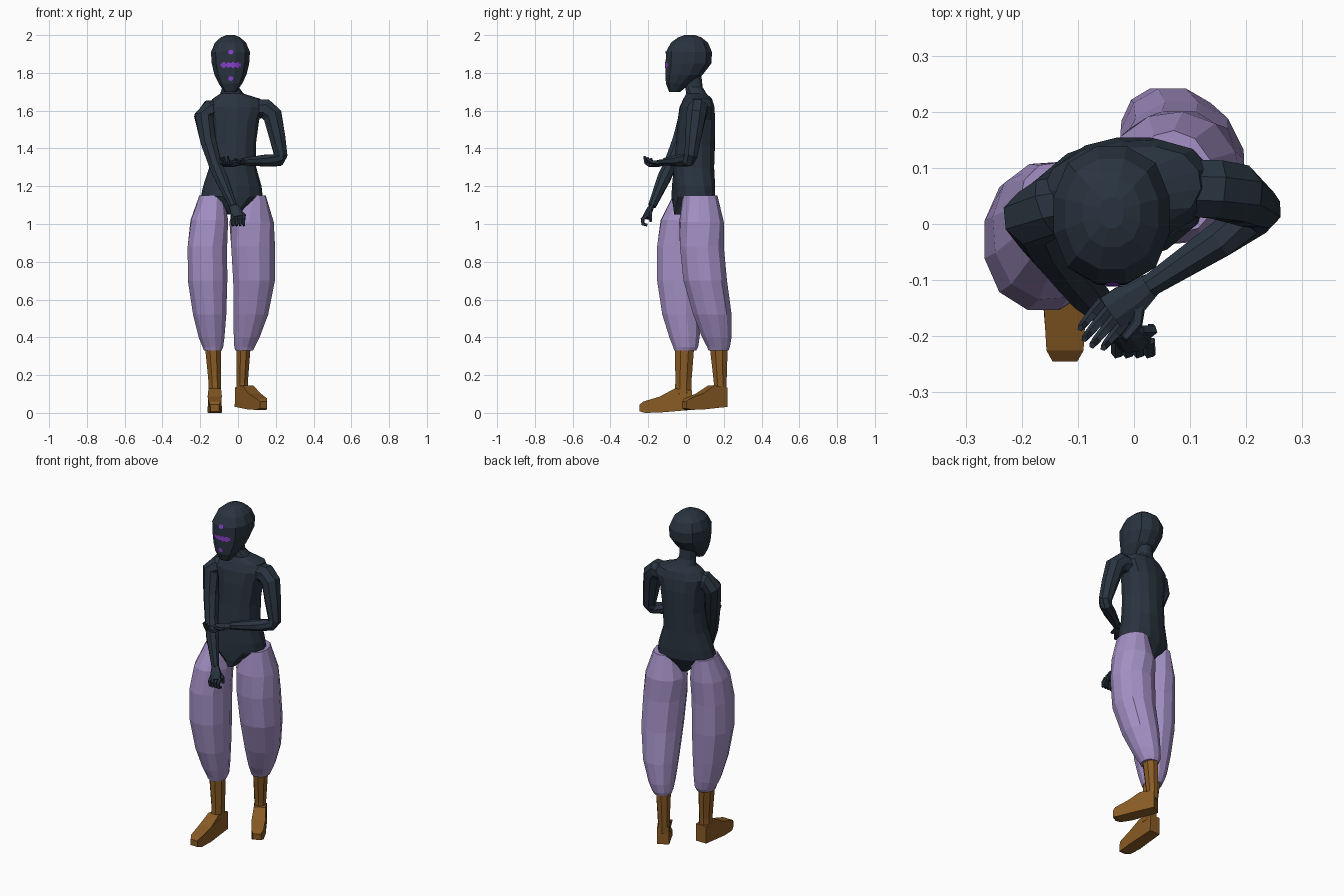
import bpy, bmesh, math
from mathutils import Vector
from mathutils.bvhtree import BVHTree


def mat(name, rgb):
    m = bpy.data.materials.new(name)
    m.diffuse_color = (*rgb, 1)
    return m


SLATE = mat("dark slate", (0.022, 0.034, 0.050))
LILAC = mat("lilac cloth", (0.37, 0.28, 0.56))
BROWN = mat("brown leather", (0.25, 0.105, 0.018))
VIOLET = mat("violet marks", (0.25, 0.05, 0.60))


def finish(name, bm, m):
    bmesh.ops.recalc_face_normals(bm, faces=bm.faces)
    me = bpy.data.meshes.new(name)
    bm.to_mesh(me)
    bm.free()
    me.materials.append(m)
    ob = bpy.data.objects.new(name, me)
    bpy.context.collection.objects.link(ob)
    return ob


def skin(bm, rings):
    """Bridge rings of points and cap both ends."""
    vs = [[bm.verts.new(p) for p in r] for r in rings]
    n = len(vs[0])
    for a, b in zip(vs, vs[1:]):
        for i in range(n):
            j = (i + 1) % n
            bm.faces.new((a[i], a[j], b[j], b[i]))
    bm.faces.new(vs[0])
    bm.faces.new(vs[-1])


def loft(name, rings, m, n=12, power=2.0):
    """Horizontal rings: cx, cy, z, rx, ry, turn in degrees."""
    out = []
    for cx, cy, z, rx, ry, turn in rings:
        t, ring = math.radians(turn), []
        for i in range(n):
            a = 2 * math.pi * (i + 0.5) / n
            c, s = math.cos(a), math.sin(a)
            k = (abs(c) ** power + abs(s) ** power) ** (-1 / power)
            x, y = rx * c * k, ry * s * k
            ring.append((cx + x * math.cos(t) - y * math.sin(t),
                         cy + x * math.sin(t) + y * math.cos(t), z))
        out.append(ring)
    bm = bmesh.new()
    skin(bm, out)
    return finish(name, bm, m)


def tube(bm, path, ref, n=8, flat=1.0):
    """Tapered limb along points x, y, z, radius; ref sets the ring's first axis."""
    pts = [Vector(p[:3]) for p in path]
    rings = []
    for i, p in enumerate(pts):
        t = Vector()
        if i:
            t += (p - pts[i - 1]).normalized()
        if i < len(pts) - 1:
            t += (pts[i + 1] - p).normalized()
        t.normalize()
        u = Vector(ref)
        u = (u - t * u.dot(t)).normalized()
        v = t.cross(u) * flat
        r = path[i][3]
        rings.append([p + r * (u * math.cos(2 * math.pi * (k + .5) / n)
                               + v * math.sin(2 * math.pi * (k + .5) / n)) for k in range(n)])
    skin(bm, rings)


# Head
head = loft("head", [
    (-.04, -.060, 1.700, .034, .030, 0), (-.04, -.040, 1.745, .064, .068, 0),
    (-.04, -.010, 1.790, .086, .100, 0), (-.04, .013, 1.850, .101, .123, 0),
    (-.04, .016, 1.910, .105, .124, 0), (-.04, .018, 1.960, .084, .100, 0),
    (-.04, .020, 1.988, .052, .062, 0), (-.04, .020, 2.000, .022, .028, 0)], SLATE, 12, 2.4)

# Torso with neck and leotard point
loft("torso", [
    (-.030, .015, 1.050, .028, .080, 12), (-.030, .025, 1.095, .072, .095, 14),
    (-.033, .038, 1.145, .165, .108, 14), (-.030, .040, 1.200, .155, .110, 12),
    (-.028, .042, 1.300, .124, .108, 8), (-.022, .050, 1.420, .116, .104, 6),
    (-.018, .055, 1.550, .130, .100, 7), (-.012, .058, 1.620, .155, .090, 8),
    (-.008, .062, 1.662, .128, .074, 8), (-.032, .055, 1.690, .062, .054, 4),
    (-.040, .042, 1.725, .044, .046, 0), (-.040, .035, 1.790, .044, .046, 0)], SLATE, 14, 2.3)

# Arms
bm = bmesh.new()
tube(bm, [(-.09, .045, 1.60, .050), (-.150, .030, 1.605, .055), (-.182, .010, 1.565, .054),
          (-.158, -.030, 1.44, .045), (-.122, -.080, 1.32, .038), (-.088, -.118, 1.24, .037),
          (-.025, -.180, 1.095, .022)], (0, 1, 0))
finish("hanging_arm", bm, SLATE)
bm = bmesh.new()
tube(bm, [(.07, .065, 1.605, .055), (.145, .062, 1.610, .056), (.183, .054, 1.575, .055),
          (.208, .038, 1.46, .046), (.226, .026, 1.365, .038), (.212, .012, 1.338, .036),
          (.15, -.030, 1.336, .034), (.025, -.112, 1.330, .021)], (0, 1, 0))
finish("folded_arm", bm, SLATE)

# Lower hand, fingers curled into a loose fist
bm = bmesh.new()
tube(bm, [(-.028, -.178, 1.10, .021), (-.012, -.195, 1.07, .032),
          (-.002, -.210, 1.035, .036)], (1, 0, 0), 8, .6)
for i in range(4):
    x = -.030 + .019 * i
    tube(bm, [(x, -.208, 1.045, .011), (x, -.230, 1.025, .011), (x + .003, -.228, 1.000, .010),
              (x + .004, -.205, .994, .008)], (1, 0, 0), 5)
tube(bm, [(.000, -.19, 1.075, .012), (.032, -.190, 1.045, .011), (.030, -.185, 1.012, .008)],
     (0, 1, 0), 5)
finish("lower_hand", bm, SLATE)

# Upper hand, palm up with fingers lifting at the tips
bm = bmesh.new()
along, across = Vector((-.65, -.76, 0)), Vector((.76, -.65, 0))
tube(bm, [(.035, -.105, 1.33, .021), (.000, -.130, 1.325, .034),
          (-.040, -.158, 1.318, .036)], across, 8, .5)
for i in range(4):
    base = Vector((-.034, -.155, 1.318)) + across * (.018 * i - .027)
    reach = .078 - .010 * abs(i - 1.5)
    path = []
    for f, up, r in ((0, 0, .010), (.45, -.008, .010), (.85, .004, .008), (1.0, .030 + .004 * i, .006)):
        q = base + along * reach * f
        path.append((q.x, q.y, q.z + up, r))
    tube(bm, path, across, 5)
tube(bm, [(.010, -.14, 1.325, .012), (.005, -.178, 1.328, .011), (-.018, -.205, 1.345, .007)],
     (0, 0, 1), 5)
finish("upper_hand", bm, SLATE)

# Baggy trouser legs
loft("forward_trouser_leg", [
    (-.140, .020, 1.150, .064, .090, 8), (-.152, -.012, 1.020, .100, .124, 4),
    (-.162, -.028, .880, .107, .128, 0), (-.161, -.030, .700, .107, .126, 0),
    (-.150, -.022, .520, .090, .106, 0), (-.140, -.008, .400, .070, .082, 0),
    (-.133, -.002, .350, .056, .068, 0), (-.133, -.004, .330, .048, .060, 0)], LILAC, 12, 2.2)
loft("rear_trouser_leg", [
    (.075, .075, 1.150, .070, .092, 14), (.072, .082, 1.010, .117, .118, 8),
    (.080, .084, .880, .119, .119, 0), (.085, .102, .700, .113, .118, 0),
    (.068, .140, .520, .094, .104, 0), (.046, .163, .400, .070, .080, 0),
    (.035, .172, .350, .056, .062, 0), (.033, .172, .330, .048, .054, 0)], LILAC, 12, 2.2)

# Boots: shaft plus wedge foot from a side profile
loft("forward_boot_shaft", [(-.122, -.016, .10, .034, .046, 0), (-.123, -.014, .16, .034, .044, 0),
                            (-.133, -.007, .36, .044, .053, 0)], BROWN, 8, 2.6)
loft("rear_boot_shaft", [(.022, .180, .10, .031, .036, 0), (.022, .181, .16, .031, .035, 0),
                         (.030, .173, .36, .039, .050, 0)], BROWN, 8, 2.6)
FOOT = [(0, .022, .034), (0, .125, .032), (.33, .135, .033), (.62, .092, .038),
        (.93, .066, .033), (1, .050, .022), (1, .014, .022), (.90, .006, .033), (.62, .008, .039)]


def foot(name, heel, turn, length, lift):
    fwd = Vector((math.sin(turn), -math.cos(turn), 0))
    side = Vector((math.cos(turn), math.sin(turn), 0))
    rings = [[Vector((*heel, z + lift)) + fwd * d * length + side * w * s for d, z, w in FOOT]
             for s in (-1, 1)]
    b = bmesh.new()
    skin(b, rings)
    finish(name, b, BROWN)


foot("forward_boot_foot", (-.123, .032), 0, .277, -.006)
foot("rear_boot_foot", (.012, .203), math.radians(30), .245, .010)

# Face marks: thin plates wrapped onto the front of the head
tree = BVHTree.FromObject(head, bpy.context.evaluated_depsgraph_get())
bm = bmesh.new()


def plate(points):
    vs = []
    for x, z in points:
        hit = tree.ray_cast(Vector((x, -1, z)), Vector((0, 1, 0)))[0]
        vs.append(bm.verts.new((x, hit.y - .004, z)))
    f = bm.faces.new(vs)
    f.normal_update()
    if f.normal.y > 0:
        f.normal_flip()


for z in (1.910, 1.770):
    plate([(-.038 + .014 * math.cos(math.pi * k / 4), z + .013 * math.sin(math.pi * k / 4))
           for k in range(8)])
for k in range(9):
    x, h = -.093 + .012 * k, (.008, .015, .009, .013, .010, .016, .010, .015, .008)[k]
    plate([(x, 1.842 - h), (x + .013, 1.842 - h), (x + .013, 1.842 + h), (x, 1.842 + h)])
me = bpy.data.meshes.new("face_marks")
bm.to_mesh(me)
bm.free()
me.materials.append(VIOLET)
bpy.context.collection.objects.link(bpy.data.objects.new("face_marks", me))
